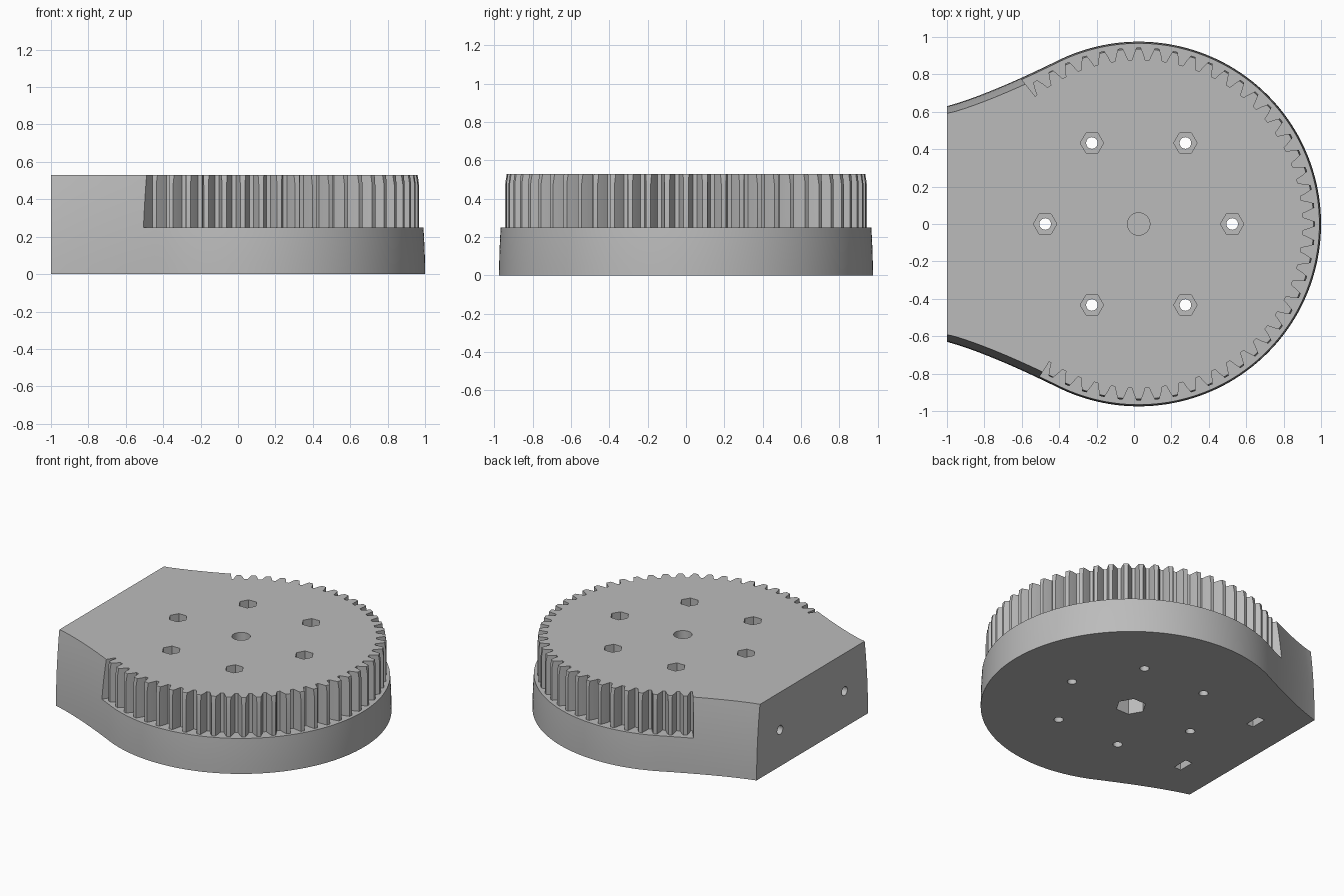
import bpy, bmesh
from math import sin, cos, tan, pi, radians, atan2
from mathutils import Vector

cube = bpy.data.objects.get("Cube")
if cube:
    bpy.data.objects.remove(cube)

CX, R, TOP, LEDGE = 0.025, 0.975, 0.53, 0.25

grey = bpy.data.materials.new("plain grey")
grey.use_nodes = True
grey.diffuse_color = (0.5, 0.5, 0.5, 1)
grey.node_tree.nodes["Principled BSDF"].inputs["Base Color"].default_value = (0.5, 0.5, 0.5, 1)


def loft(name, rings):
    """Closed solid through matching rings of points."""
    bm = bmesh.new()
    loops = [[bm.verts.new(p) for p in ring] for ring in rings]
    n = len(loops[0])
    for a, b in zip(loops, loops[1:]):
        for i in range(n):
            j = (i + 1) % n
            bm.faces.new((a[i], a[j], b[j], b[i]))
    bm.faces.new(loops[0][::-1])
    bm.faces.new(loops[-1])
    bmesh.ops.recalc_face_normals(bm, faces=bm.faces)
    mesh = bpy.data.meshes.new(name)
    bm.to_mesh(mesh)
    bm.free()
    mesh.materials.append(grey)
    obj = bpy.data.objects.new(name, mesh)
    bpy.context.collection.objects.link(obj)
    return obj


def prism(name, outline, z0, z1):
    return loft(name, [[(x, y, z) for x, y in outline] for z in (z0, z1)])


def ngon(x, y, r, sides):
    return [(x + r * cos(2 * pi * i / sides), y + r * sin(2 * pi * i / sides)) for i in range(sides)]


def outline(inset):
    """Round body flowing tangentially into a concave neck that ends at x = -1."""
    a = radians(115.8)
    p0 = Vector((CX + R * cos(a), R * sin(a)))
    p1, p2 = Vector((-0.78, 0.69)), Vector((-1, 0.63))
    side = [(CX + (R - inset) * cos(a * i / 64), (R - inset) * sin(a * i / 64)) for i in range(65)]
    for i in range(1, 17):
        t = i / 16
        p = p0 * (1 - t) ** 2 + p1 * 2 * t * (1 - t) + p2 * t * t
        d = ((p1 - p0) * (1 - t) + (p2 - p1) * t).normalized()
        q = p + Vector((-d.y, d.x)) * inset
        side.append((-1 if i == 16 else q.x, q.y))
    return side + [(x, -y) for x, y in side[:0:-1]]


# Body with gently curved, inward-leaning sides
levels = [TOP * i / 10 for i in range(11)]
body = loft("gear_body", [[(x, y, z) for x, y in outline(0.14 * z * z)] for z in levels])
cutters = []

# Tooth ring: everything outside the tooth profile is removed above the ledge
tooth = [(-2.3, 0.878), (-1.6, 0.91), (-0.75, 0.943), (0.75, 0.943), (1.6, 0.91), (2.3, 0.878)]
polar = [(-123, 0.878)]
polar += [(6 * k + da, r) for k in range(-20, 22) for da, r in tooth]
polar += [(129, 0.878)]
polar += [(a, 1.2) for a in range(129, -124, -6)]
ring = [(CX + r * cos(radians(a)), r * sin(radians(a))) for a, r in polar]
cutters.append(prism("tooth_cutter", ring, LEDGE, 0.7))

# Six bolt holes with hexagonal nut pockets
for i in range(6):
    x, y = CX + 0.5 * cos(i * pi / 3), 0.5 * sin(i * pi / 3)
    cutters.append(prism("bolt_cutter", ngon(x, y, 0.031, 24), -0.1, 0.7))
    cutters.append(prism("nut_cutter", ngon(x, y, 0.0625, 6), 0.38, 0.7))

# Centre: round blind hole above, hexagonal socket below
cutters.append(prism("centre_hole_cutter", ngon(CX, 0, 0.06, 32), 0.4, 0.7))
cutters.append(prism("centre_socket_cutter", ngon(CX, 0, 0.1, 6), -0.1, 0.2))

# Screw holes in the flat end, each meeting a nut slot from below
for y in (-0.365, 0.365):
    circle = ngon(y, 0.26, 0.032, 24)
    cutters.append(loft("screw_cutter", [[(x, v, w) for v, w in circle] for x in (-1.1, -0.6)]))
    slot = [(-0.75, y - 0.058), (-0.695, y - 0.058), (-0.695, y + 0.058), (-0.75, y + 0.058)]
    cutters.append(prism("slot_cutter", slot, -0.1, 0.32))

# Carve and tidy up
bpy.ops.object.select_all(action="DESELECT")
body.select_set(True)
bpy.context.view_layer.objects.active = body
for c in cutters:
    c.hide_render = True
    mod = body.modifiers.new("cut", "BOOLEAN")
    mod.operation = "DIFFERENCE"
    mod.solver = "EXACT"
    mod.object = c
    bpy.ops.object.modifier_apply(modifier=mod.name)
for c in cutters:
    bpy.data.objects.remove(c)

bpy.ops.object.shade_smooth_by_angle(angle=radians(25))
